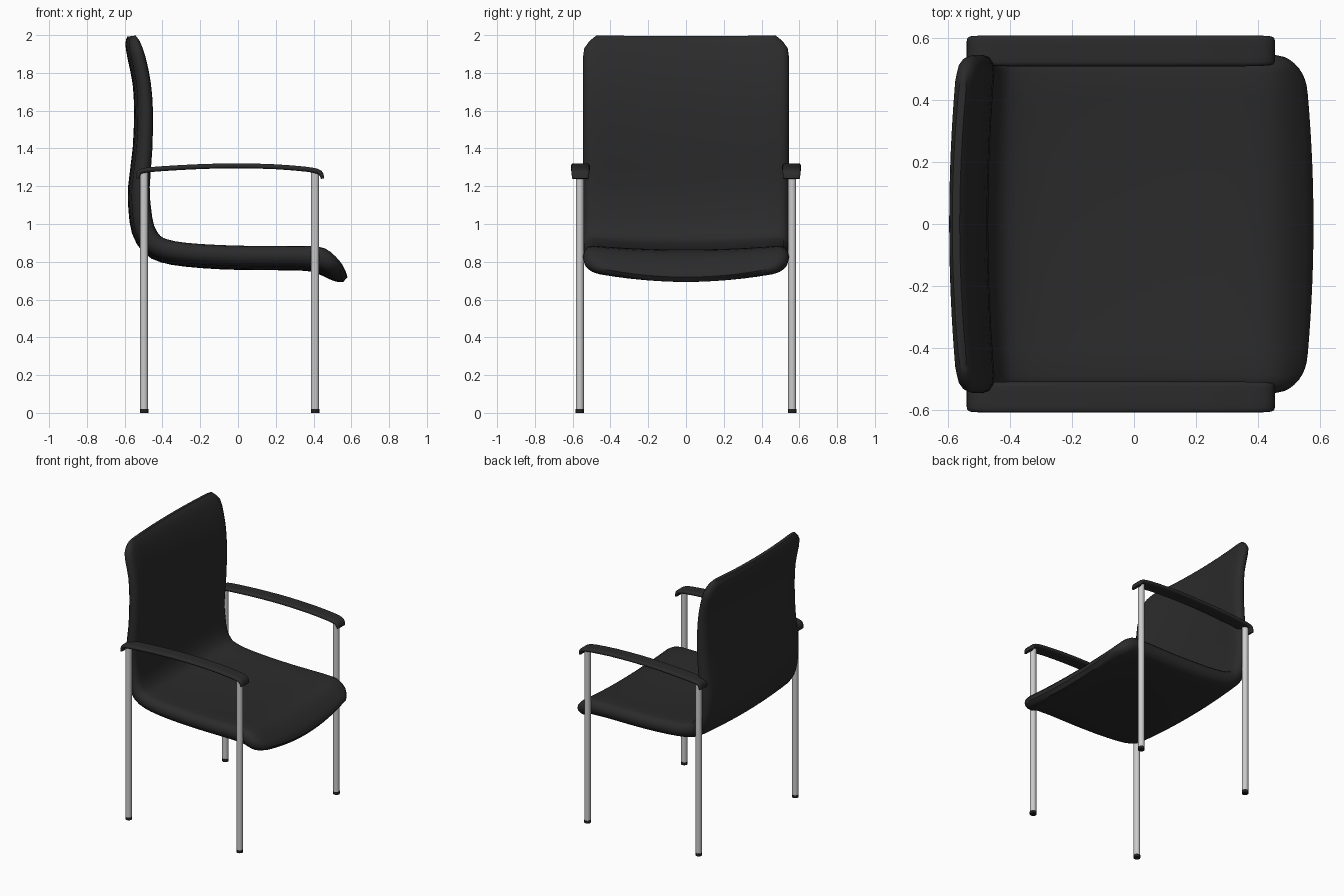
import bpy, bmesh
from math import pi, cos, sin
from mathutils import Vector

cube = bpy.data.objects.get("Cube")
if cube:
    bpy.data.objects.remove(cube, do_unlink=True)


def material(name, value, metallic=0.0):
    m = bpy.data.materials.new(name)
    m.use_nodes = True
    color = (value, value, value, 1)
    m.diffuse_color = color
    m.node_tree.nodes["Principled BSDF"].inputs["Base Color"].default_value = color
    return m


black = material("black upholstery", 0.024)
rubber = material("black rubber", 0.015)
steel = material("brushed steel", 0.6)


def finish(name, bm, mat):
    bmesh.ops.recalc_face_normals(bm, faces=bm.faces)
    mesh = bpy.data.meshes.new(name)
    bm.to_mesh(mesh)
    bm.free()
    mesh.materials.append(mat)
    obj = bpy.data.objects.new(name, mesh)
    bpy.context.collection.objects.link(obj)
    bpy.ops.object.select_all(action='DESELECT')
    obj.select_set(True)
    bpy.context.view_layer.objects.active = obj
    bpy.ops.object.shade_smooth_by_angle(angle=pi / 4)
    return obj


def smooth_path(points, steps):
    """Catmull-Rom interpolation through the given stations."""
    p = [Vector(q) for q in points]
    p = [2 * p[0] - p[1]] + p + [2 * p[-1] - p[-2]]
    out = []
    for a, b, c, d in zip(p, p[1:], p[2:], p[3:]):
        for k in range(steps):
            t = k / steps
            out.append(b + (c - a) * t / 2 + (a - 2.5 * b + 2 * c - d / 2) * t * t
                       + (3 * b - a - 3 * c + d) * t ** 3 / 2)
    return out + [p[-2]]


def sweep(name, stations, width, radius, mat, y0=0, dish=0, corner=0, bow=0, steps=2, cols=12):
    """Sweep a rounded flat section along stations of x, z and half thickness."""
    path = smooth_path(stations, steps)
    thick = max(s[2] for s in path)
    bm = bmesh.new()
    rings = []
    for i, s in enumerate(path):
        ahead, behind = path[min(i + 1, len(path) - 1)], path[max(i - 1, 0)]
        tangent = Vector((ahead.x - behind.x, ahead.y - behind.y)).normalized()
        normal = Vector((-tangent.y, tangent.x))
        # Narrow the section near both ends to round the corners
        end = min((s.xy - path[0].xy).length, (s.xy - path[-1].xy).length)
        w = width - corner * max(0, 1 - end / 0.1) ** 2
        flat = w - radius
        section = [(-flat + 2 * flat * k / cols, 1) for k in range(cols)]
        section += [(flat + radius * sin(k * pi / 6), cos(k * pi / 6)) for k in range(6)]
        section += [(-y, -h) for y, h in section]
        ring = []
        for y, h in section:
            u = (y / w) ** 2
            pos = s.xy + normal * (h * s.z + dish * (u - 0.5))
            pos -= tangent * bow * u * min(1, max(0, (s.x - 0.25) * 4))
            ring.append(bm.verts.new((pos.x, y0 + y, pos.y)))
        rings.append(ring)
    for a, b in zip(rings, rings[1:]):
        for k in range(len(a)):
            j = (k + 1) % len(a)
            bm.faces.new((a[k], a[j], b[j], b[k]))
    bm.faces.new(rings[0])
    bm.faces.new(rings[-1])
    return finish(name, bm, mat)


def tube(name, x, y, bottom, top, radius, mat):
    bm = bmesh.new()
    bmesh.ops.create_cone(bm, cap_ends=True, segments=20, radius1=radius,
                          radius2=radius, depth=top - bottom)
    bmesh.ops.translate(bm, verts=bm.verts, vec=(x, y, (top + bottom) / 2))
    return finish(name, bm, mat)


# One-piece padded shell: from the top of the back down to the seat lip
shell = [(-.562, 1.995, .012), (-.556, 1.96, .029), (-.535, 1.88, .037),
         (-.508, 1.75, .038), (-.498, 1.6, .04), (-.503, 1.4, .042),
         (-.522, 1.2, .047), (-.518, 1.08, .05), (-.5, .97, .052),
         (-.455, .895, .053), (-.39, .86, .053), (-.28, .84, .053),
         (-.1, .827, .054), (.1, .822, .054), (.3, .822, .055),
         (.4, .816, .057), (.46, .797, .058), (.52, .757, .048),
         (.555, .733, .036), (.577, .716, .016)]
sweep("seat_and_back", shell, .545, .055, black, dish=.025, corner=.07, bow=.05)

# Arched armrests with turned-down ends, on straight legs with rubber feet
arm = [(-.532, 1.24, .008), (-.525, 1.268, .012), (-.5, 1.283, .013),
       (-.4, 1.293, .013), (-.2, 1.304, .013), (0, 1.308, .013),
       (.2, 1.303, .013), (.36, 1.29, .013), (.42, 1.279, .013),
       (.44, 1.265, .012), (.447, 1.24, .008)]
for side, sign in (("left", 1), ("right", -1)):
    # The chair faces +x, so its sides lie along y
    sweep(side + "_armrest", arm, .05, .014, black, y0=sign * .559, corner=.006, cols=4)
    for place, x in (("rear", -.497), ("front", .408)):
        label = side + "_" + place
        tube(label + "_leg", x, sign * .562, .02, 1.28, .0215, steel)
        tube(label + "_foot", x, sign * .562, 0, .02, .0225, rubber)
